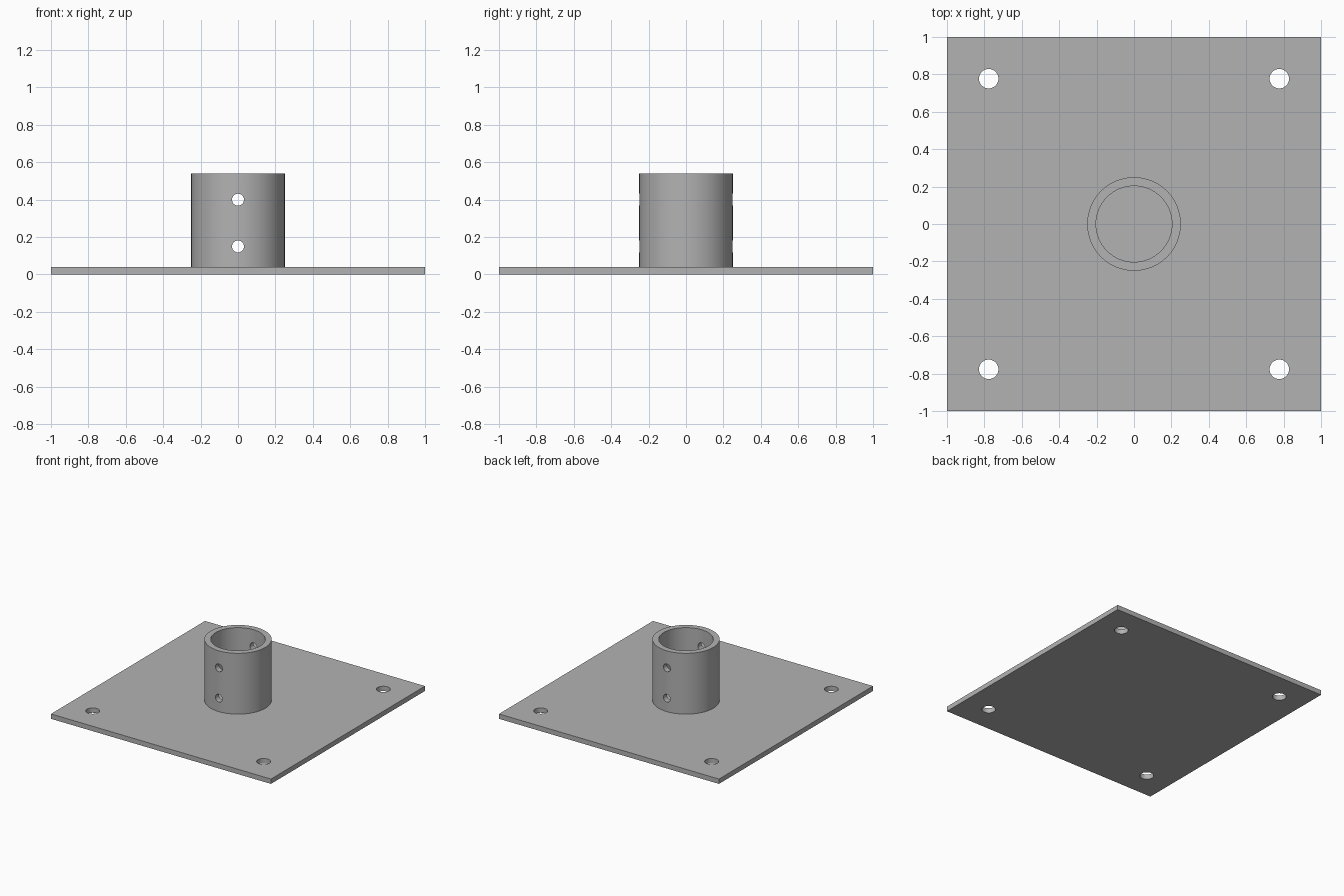
import bpy
from math import radians

cube = bpy.data.objects.get("Cube")
if cube:
    bpy.data.objects.remove(cube, do_unlink=True)

PLATE_T = 0.04
TUBE_TOP = 0.54

steel = bpy.data.materials.new("grey steel")
steel.use_nodes = True
GREY = (0.45, 0.45, 0.45, 1)
steel.diffuse_color = GREY
steel.node_tree.nodes["Principled BSDF"].inputs["Base Color"].default_value = GREY


def cylinder(name, radius, depth, location, rotation=(0, 0, 0), sides=96):
    bpy.ops.mesh.primitive_cylinder_add(vertices=sides, radius=radius, depth=depth,
                                        location=location, rotation=rotation)
    obj = bpy.context.object
    obj.name = name
    return obj


def drill(target, cutters):
    """Cut each cutter out of the target, then discard the cutter."""
    for cutter in cutters:
        cutter.hide_render = True
        mod = target.modifiers.new("drill", 'BOOLEAN')
        mod.operation = 'DIFFERENCE'
        mod.solver = 'EXACT'
        mod.object = cutter
        bpy.context.view_layer.objects.active = target
        bpy.ops.object.modifier_apply(modifier=mod.name)
        bpy.data.objects.remove(cutter, do_unlink=True)


def finish(obj):
    obj.data.materials.clear()
    obj.data.materials.append(steel)
    bpy.ops.object.select_all(action='DESELECT')
    obj.select_set(True)
    bpy.context.view_layer.objects.active = obj
    bpy.ops.object.shade_smooth_by_angle(angle=radians(30))


# Square base plate with four corner bolt holes
bpy.ops.mesh.primitive_cube_add(size=1, location=(0, 0, PLATE_T / 2))
plate = bpy.context.object
plate.name = "base_plate"
plate.scale = (2, 2, PLATE_T)
bpy.ops.object.transform_apply(location=True, rotation=False, scale=True)
drill(plate, [cylinder("bolt_hole_cutter", 0.052, 0.2, (sx * 0.777, sy * 0.777, 0), sides=48)
              for sx in (-1, 1) for sy in (-1, 1)])
finish(plate)

# Open tube socket, cross-drilled front to back with two pin holes
height = TUBE_TOP - PLATE_T
tube = cylinder("tube_socket", 0.25, height, (0, 0, PLATE_T + height / 2))
bore = cylinder("bore_cutter", 0.203, 1, (0, 0, PLATE_T + height / 2))
pins = [cylinder("pin_hole_cutter", 0.032, 1, (0, 0, z), (radians(90), 0, 0), 32)
        for z in (0.15, 0.40)]
drill(tube, [bore] + pins)
finish(tube)
